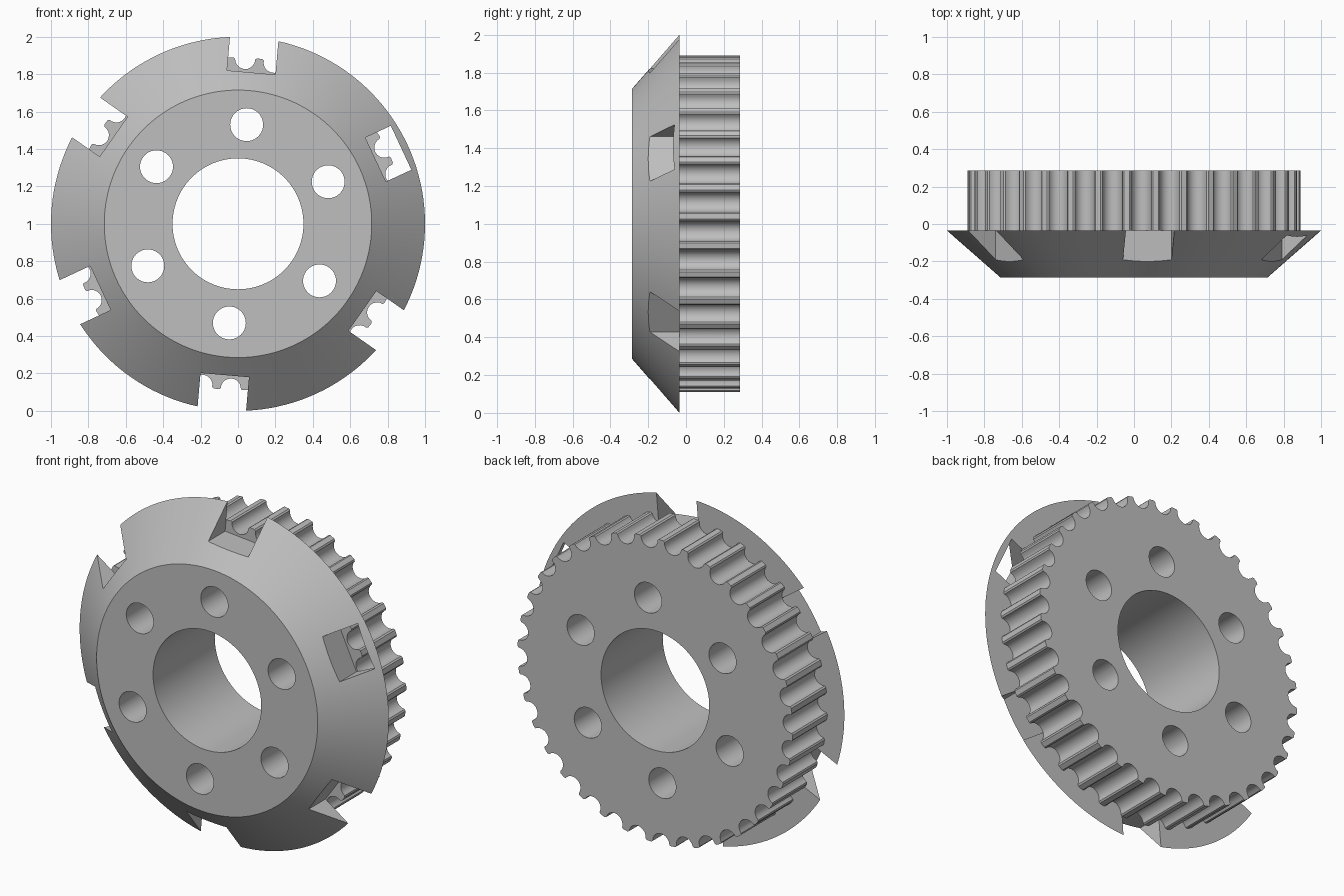
import bpy, bmesh
from math import sin, cos, radians, pi

cube = bpy.data.objects.get("Cube")
if cube:
    bpy.data.objects.remove(cube, do_unlink=True)

FRONT, SEAM, BACK = -0.285, -0.035, 0.285
CENTRE_Z = 1.0

metal = bpy.data.materials.new("light grey metal")
metal.use_nodes = True
grey = (0.52, 0.52, 0.52, 1)
metal.diffuse_color = grey
metal.node_tree.nodes["Principled BSDF"].inputs["Base Color"].default_value = grey


def turn(points, angle):
    """Rotate flat (x, z) points about the axle."""
    c, s = cos(angle), sin(angle)
    return [(x * c - z * s, x * s + z * c) for x, z in points]


def circle(radius, count, cx=0, cz=0):
    return [(cx + radius * cos(2 * pi * i / count), cz + radius * sin(2 * pi * i / count))
            for i in range(count)]


def prism(name, ring_a, y_a, ring_b, y_b):
    """Closed solid between two outlines lying across the axle."""
    bm = bmesh.new()
    a = [bm.verts.new((x, y_a, z + CENTRE_Z)) for x, z in ring_a]
    b = [bm.verts.new((x, y_b, z + CENTRE_Z)) for x, z in ring_b]
    bm.faces.new(a)
    bm.faces.new(b)
    for i in range(len(a)):
        j = (i + 1) % len(a)
        bm.faces.new((a[i], a[j], b[j], b[i]))
    bmesh.ops.recalc_face_normals(bm, faces=bm.faces)
    mesh = bpy.data.meshes.new(name)
    bm.to_mesh(mesh)
    bm.free()
    mesh.materials.append(metal)
    obj = bpy.data.objects.new(name, mesh)
    bpy.context.collection.objects.link(obj)
    return obj


def combine(target, tool, operation):
    """Apply a boolean and discard the tool."""
    mod = target.modifiers.new("combine", 'BOOLEAN')
    mod.operation = operation
    mod.solver = 'EXACT'
    mod.object = tool
    bpy.context.view_layer.objects.active = target
    bpy.ops.object.modifier_apply(modifier=mod.name)
    bpy.data.objects.remove(tool, do_unlink=True)


# Conical flange, widening to a sharp rim
pulley = prism("toothed_pulley", circle(0.715, 144), FRONT, circle(1.0, 144), SEAM)

# Six rim slots; one is closed off by a thin strip of rim
for k in range(6):
    outer = 0.962 if k == 0 else 1.2
    box = [(0.812, -0.13), (outer, -0.13), (outer, 0.13), (0.812, 0.13)]
    box = turn(box, radians(25 + 60 * k))
    combine(pulley, prism("slot_cutter", box, FRONT - 0.1, box, 0.1), 'DIFFERENCE')

# Belt wheel with round grooves between narrow teeth
groove = [(0.888, -0.063)]
groove += [(0.882 - 0.054 * sin(pi * i / 10), -0.054 * cos(pi * i / 10)) for i in range(11)]
groove += [(0.888, 0.063)]
outline = []
for k in range(36):
    outline += turn(groove, radians(7.5 + 10 * k))
combine(pulley, prism("belt_wheel", outline, SEAM, outline, BACK), 'UNION')

# Centre bore and six bolt holes
bore = circle(0.35, 96)
combine(pulley, prism("bore_cutter", bore, -1, bore, 1), 'DIFFERENCE')
for k in range(6):
    a = radians(25 + 60 * k)
    hole = circle(0.088, 40, 0.532 * cos(a), 0.532 * sin(a))
    combine(pulley, prism("hole_cutter", hole, -1, hole, 1), 'DIFFERENCE')

# Smooth round walls, crisp edges
bpy.ops.object.select_all(action='DESELECT')
pulley.select_set(True)
bpy.context.view_layer.objects.active = pulley
bpy.ops.object.shade_smooth_by_angle(angle=radians(30))
